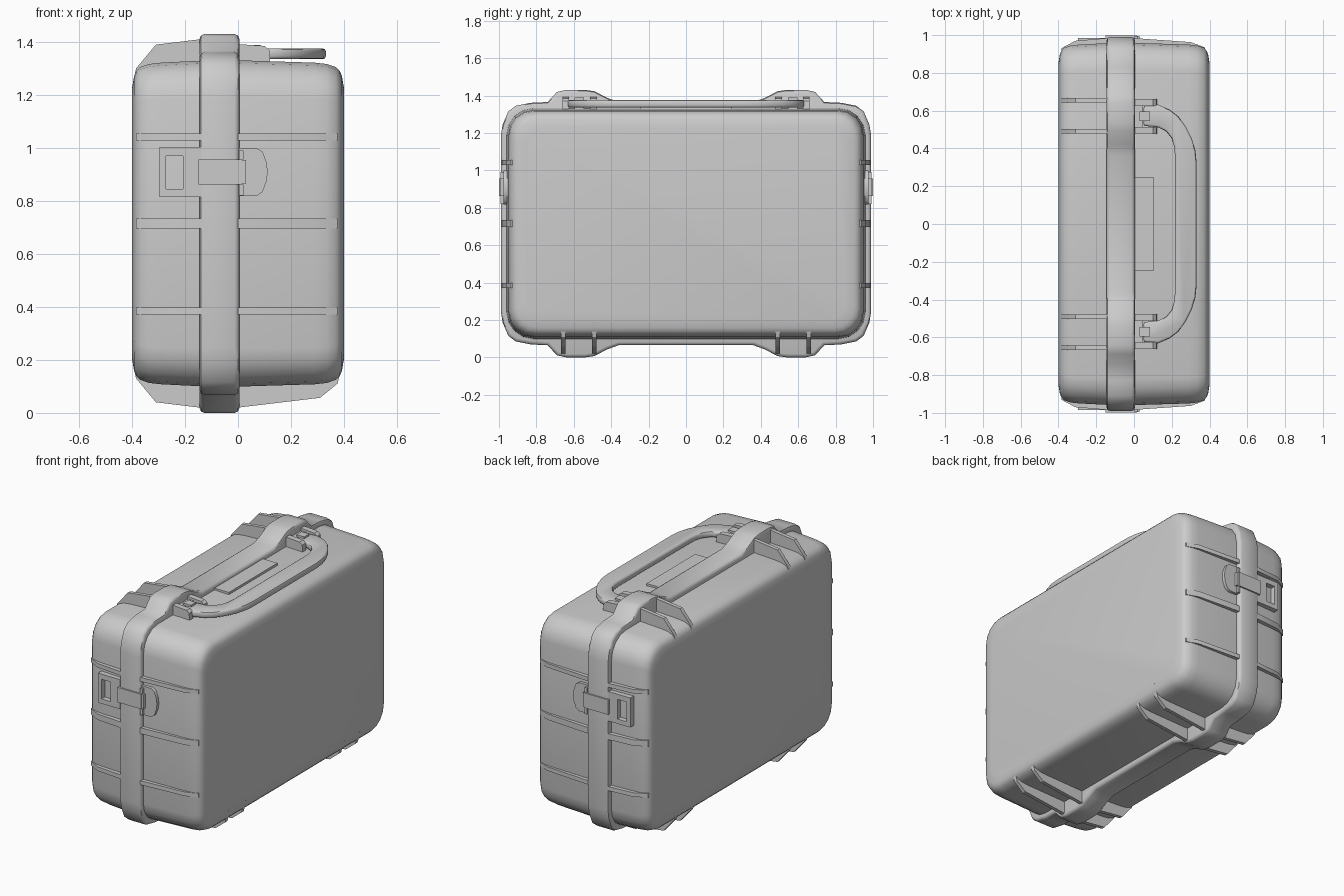
import bpy, bmesh, math
from mathutils import Vector

if "Cube" in bpy.data.objects:
    bpy.data.objects.remove(bpy.data.objects["Cube"], do_unlink=True)

GREY = bpy.data.materials.new("plain_grey")
GREY.use_nodes = True
GREY.diffuse_color = (0.6, 0.6, 0.6, 1)
GREY.node_tree.nodes["Principled BSDF"].inputs["Base Color"].default_value = (0.6, 0.6, 0.6, 1)
MID = 0.715  # height of the case centre


def finish(name, bm, mirror=(False, False, False), angle=45):
    bmesh.ops.recalc_face_normals(bm, faces=bm.faces)
    mesh = bpy.data.meshes.new(name)
    bm.to_mesh(mesh)
    bm.free()
    mesh.materials.append(GREY)
    obj = bpy.data.objects.new(name, mesh)
    bpy.context.collection.objects.link(obj)
    bpy.ops.object.select_all(action='DESELECT')
    obj.select_set(True)
    bpy.context.view_layer.objects.active = obj
    bpy.ops.object.shade_smooth_by_angle(angle=math.radians(angle))
    if any(mirror):
        mod = obj.modifiers.new("mirror", 'MIRROR')
        mod.use_axis = mirror
        mod.use_clip = False
        mod.use_mirror_merge = False
    return obj


def loft(bm, rings):
    loops = [[bm.verts.new(p) for p in ring] for ring in rings]
    for a, b in zip(loops, loops[1:]):
        for i in range(len(a)):
            j = (i + 1) % len(a)
            bm.faces.new((a[i], a[j], b[j], b[i]))
    bm.faces.new(loops[0])
    bm.faces.new(loops[-1])


def prism(bm, pts, axis, lo, hi):
    """Extrude a 2D outline along an axis; the outline uses the other two axes in order."""
    def place(p, d):
        v = list(p)
        v.insert("xyz".index(axis), d)
        return Vector(v)
    loft(bm, [[place(p, d) for p in pts] for d in (lo, hi)])


def box(bm, x, y, z):
    prism(bm, [(x[0], y[0]), (x[1], y[0]), (x[1], y[1]), (x[0], y[1])], "z", *z)


def soften(bm, width, segments=2):
    bmesh.ops.recalc_face_normals(bm, faces=bm.faces)
    edges = [e for e in bm.edges if e.calc_face_angle(0) > 1.0]
    bmesh.ops.bevel(bm, geom=edges, offset=width, segments=segments,
                    profile=0.5, affect='EDGES', clamp_overlap=True)


def rounded_ring(x, inset):
    hy, hz, r = 0.955 - inset, 0.612 - inset, 0.14 - inset * 0.5
    ring = []
    for k, (sy, sz) in enumerate([(1, 1), (-1, 1), (-1, -1), (1, -1)]):
        for i in range(5):
            a = math.pi / 2 * (k + i / 4)
            ring.append((x, sy * (hy - r) + r * math.cos(a),
                         MID + sz * (hz - r) + r * math.sin(a)))
    return ring


# Case body: rounded shell with a slight draft towards both broad faces
half = [(0.4, 0.1), (0.392, 0.055), (0.385, 0.038), (0.37, 0.022), (0.335, 0.01), (0.29, 0.005)]
profile = [(-x, i) for x, i in half] + [(-0.07, -0.006)] + half[::-1]
bm = bmesh.new()
loft(bm, [rounded_ring(x, i) for x, i in profile])
finish("case_body", bm)

# Rim band around the opening, with four raised feet
quarter = [(0.36, 0.65), (0.42, 0.672), (0.49, 0.708), (0.54, 0.715), (0.64, 0.715), (0.69, 0.704),
           (0.74, 0.65), (0.83, 0.646), (0.91, 0.63), (0.95, 0.6), (0.98, 0.53), (0.99, 0.47)]
right = quarter + [(y, -h) for y, h in quarter[::-1]]
outline = right + [(-y, h) for y, h in right[::-1]]
bm = bmesh.new()
prism(bm, [(y, MID + h) for y, h in outline], "x", -0.145, 0.005)
soften(bm, 0.018)
finish("rim_band", bm)

# Thin ribs running from the feet over the shell
rib_right_bottom = [(0, 0.02), (0.31, 0.057), (0.375, 0.11), (0.398, 0.19), (0.36, 0.24), (0, 0.24)]
rib_left_bottom = [(-0.1, 0.02), (-0.145, 0.02), (-0.31, 0.04), (-0.385, 0.13),
                   (-0.398, 0.2), (-0.36, 0.24), (-0.1, 0.24)]
rib_left_top = [(x, 2 * MID - z) for x, z in rib_left_bottom]
for name, pts in (("bottom_rib_left", rib_right_bottom), ("bottom_rib_right", rib_left_bottom),
                  ("top_rib_right", rib_left_top)):
    bm = bmesh.new()
    for y in (0.49, 0.655):
        prism(bm, pts, "y", y - 0.012, y + 0.012)
    finish(name, bm, (False, True, False), 30)

# Horizontal ribs on the narrow ends
end_rib = [(-0.385, 0.88), (-0.385, 0.93), (-0.31, 0.97), (-0.145, 0.984), (0.0, 0.984),
           (0.3, 0.963), (0.375, 0.935), (0.375, 0.88)]
bm = bmesh.new()
for z, t in ((0.384, 0.013), (0.715, 0.019), (1.042, 0.013)):
    prism(bm, end_rib, "z", z - t, z + t)
finish("end_ribs", bm, (False, True, False), 30)

# Latches: window frame, lever over the rim, rounded catch plate
bm = bmesh.new()
depth = (0.92, 0.985)
for z in ((0.815, 0.845), (0.97, 1.003)):
    box(bm, (-0.297, -0.14), depth, z)
for x in ((-0.297, -0.272), (-0.207, -0.14)):
    box(bm, x, depth, (0.84, 0.975))
finish("latch_frame", bm, (False, True, False))

bm = bmesh.new()
box(bm, (-0.15, 0.015), (0.95, 0.999), (0.862, 0.957))
box(bm, (-0.15, -0.085), (0.95, 0.996), (0.862, 0.957))
for z in ((0.82, 0.862), (0.957, 0.99)):
    box(bm, (0.003, 0.02), (0.95, 0.992), z)
finish("latch_lever", bm, (False, True, False))

catch = [(0, 0.818), (0.07, 0.818), (0.093, 0.835), (0.108, 0.875), (0.112, 0.91),
         (0.108, 0.945), (0.093, 0.985), (0.07, 1.0), (0, 1.0)]
bm = bmesh.new()
prism(bm, [(x, z) for x, z in catch], "y", 0.92, 0.976)
box(bm, (0.0, 0.03), (0.92, 0.994), (0.865, 0.955))
finish("latch_catch", bm, (False, True, False))

# Flat carrying handle
outer = [(0.05, 0.625), (0.127, 0.632), (0.19, 0.605), (0.235, 0.57), (0.275, 0.515),
         (0.305, 0.455), (0.325, 0.39), (0.332, 0.32)]
inner = [(0.217, 0.36), (0.213, 0.41), (0.198, 0.455), (0.17, 0.49), (0.127, 0.512), (0.05, 0.52)]
bm = bmesh.new()
arm = outer + [(x, -y) for x, y in outer[::-1]]
hole = [(x, -y) for x, y in inner[::-1]] + inner
prism(bm, arm + hole, "z", 1.335, 1.376)
soften(bm, 0.012)
finish("handle", bm)

# Handle brackets: cheeks, a back block and a middle lug
cheek = [(0, 1.28), (0, 1.392), (0.1, 1.385), (0.118, 1.37), (0.125, 1.28)]
bm = bmesh.new()
for y in (0.495, 0.643):
    prism(bm, cheek, "y", y - 0.018, y + 0.018)
box(bm, (0, 0.045), (0.49, 0.65), (1.28, 1.375))
box(bm, (0.03, 0.085), (0.545, 0.595), (1.28, 1.388))
finish("handle_brackets", bm, (False, True, False), 30)

# Plain plate under the handle
bm = bmesh.new()
box(bm, (-0.01, 0.107), (-0.245, 0.245), (1.31, 1.342))
finish("top_plate", bm)
